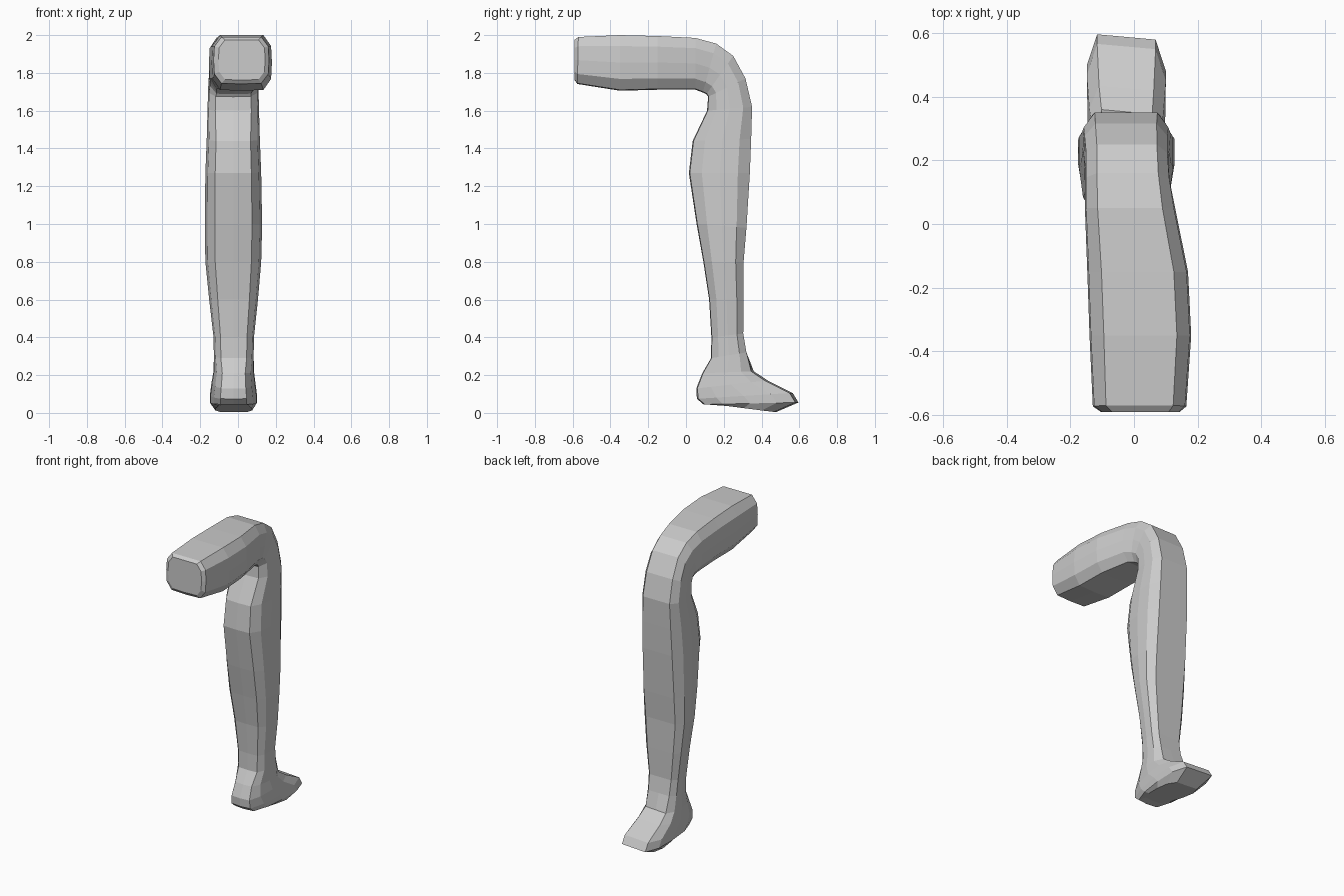
import bpy, bmesh

# Cross-section outline: u runs across the leg, v from inner to outer profile
RING = [(-.74, -1), (0, -1.03), (.74, -1), (1, -.6), (1.03, 0), (1, .6),
        (.74, 1), (0, 1.0), (-.74, 1), (-1, .6), (-1.03, 0), (-1, -.6)]

# Sections: inner y, inner z, outer y, outer z, min x, max x
THIGH = [
    (-.59, 1.765, -.59, 1.975, -.10, .14),
    (-.575, 1.745, -.57, 1.99, -.125, .16),
    (-.35, 1.71, -.35, 2.0, -.135, .175),
    (-.15, 1.715, -.15, 1.995, -.142, .165),
    (.05, 1.715, .05, 1.985, -.15, .125),
]
KNEE = [
    (.09, 1.70, .16, 1.955, -.15, .11),
    (.11, 1.69, .25, 1.89, -.15, .105),
    (.12, 1.675, .315, 1.77, -.155, .105),
    (.115, 1.6, .35, 1.62, -.158, .108),
]
SHIN = [
    (.04, 1.44, .345, 1.45, -.165, .115),
    (.02, 1.27, .338, 1.27, -.172, .122),
    (.06, 1.0, .32, .98, -.175, .127),
    (.095, .8, .305, .8, -.172, .122),
    (.125, .6, .305, .6, -.152, .105),
    (.137, .4, .303, .42, -.13, .085),
    (.135, .29, .32, .32, -.127, .082),
]
FOOT = [
    (.09, .21, .35, .22, -.13, .085),
    (.06, .13, .425, .17, -.14, .092),
    (.065, .075, .555, .105, -.148, .1),
    (.10, .045, .585, .055, -.148, .1),
    (.15, .045, .47, .005, -.12, .075),
]


def add_ring(bm, section, taper, skew):
    yi, zi, yo, zo, x0, x1 = section
    cx, hx = (x0 + x1) / 2, (x1 - x0) / 2
    verts = []
    for u, v in RING:
        t = (v + 1) / 2
        x = cx + hx * u * (taper + (1 - taper) * min(1, 1.6 * t))
        y = yi + (yo - yi) * t - skew * x * t
        verts.append(bm.verts.new((x, y, zi + (zo - zi) * t)))
    return verts


# Leg: one continuous skin from thigh to toes
bm = bmesh.new()
rings = []
for part, taper, skew in ((THIGH, 1, 0), (KNEE, .97, 0), (SHIN, .88, 0), (FOOT, .76, .09)):
    rings += [add_ring(bm, s, taper, skew) for s in part]
n = len(RING)
for a, b in zip(rings, rings[1:]):
    for i in range(n):
        j = (i + 1) % n
        bm.faces.new((a[i], a[j], b[j], b[i]))

# End caps: strips across the thigh end and the sole
for r in (rings[0], rings[-1]):
    bm.faces.new((r[11], r[0], r[1], r[2], r[3]))
    bm.faces.new((r[11], r[3], r[4], r[10]))
    bm.faces.new((r[10], r[4], r[5], r[9]))
    bm.faces.new((r[9], r[5], r[6], r[7], r[8]))

bmesh.ops.recalc_face_normals(bm, faces=bm.faces[:])
mesh = bpy.data.meshes.new("leg")
bm.to_mesh(mesh)
bm.free()
leg = bpy.data.objects.new("leg", mesh)
bpy.context.collection.objects.link(leg)
